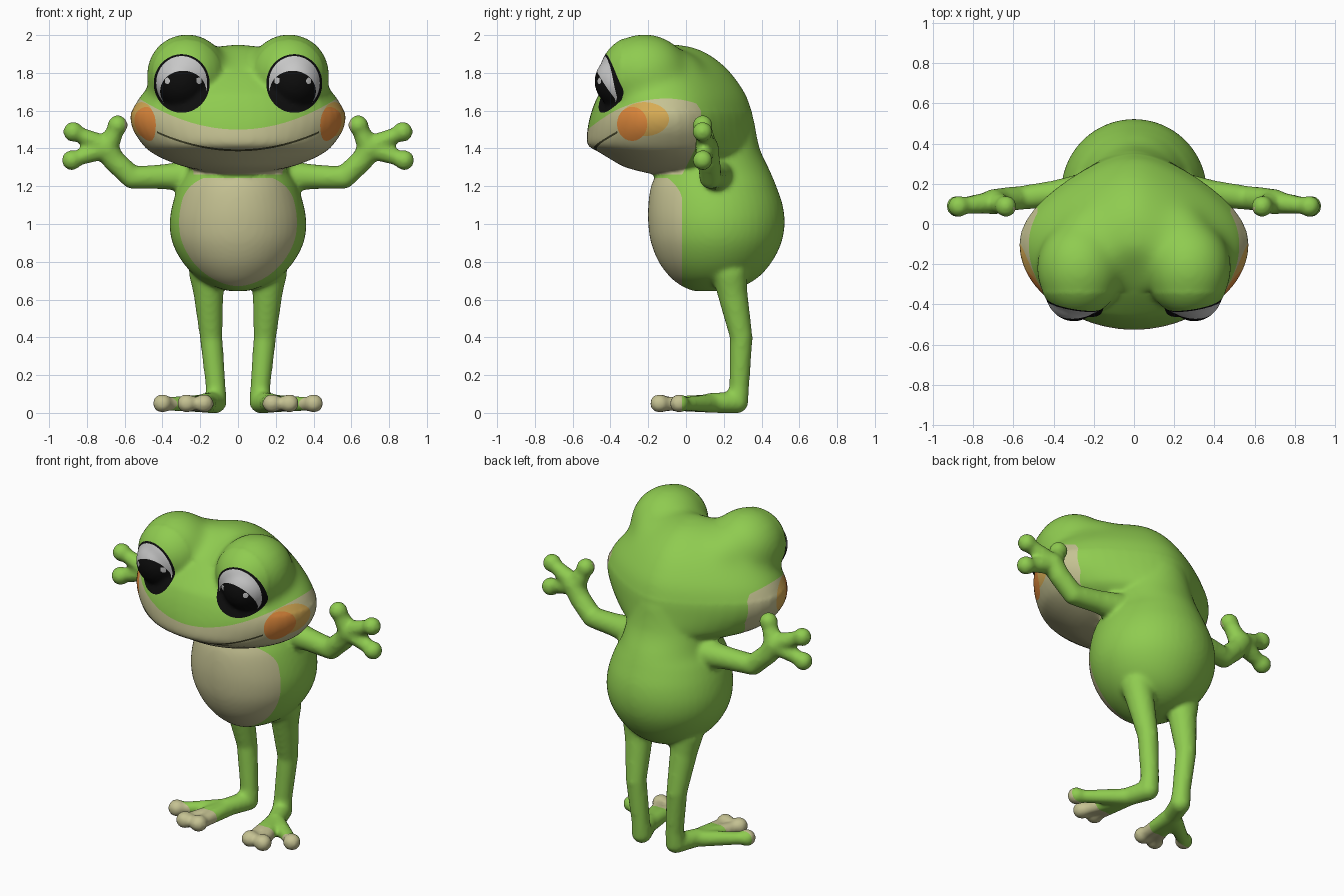
import bpy
import bmesh
from math import cos, sin, pi, hypot
from mathutils import Matrix, Vector

if "Cube" in bpy.data.objects:
    bpy.data.objects.remove(bpy.data.objects["Cube"], do_unlink=True)

COLOURS = {
    "skin_green": (0.275, 0.6, 0.08),
    "belly_cream": (0.56, 0.54, 0.29),
    "cheek_amber": (0.68, 0.41, 0.09),
    "cheek_orange": (0.74, 0.25, 0.045),
    "mouth_line": (0.06, 0.06, 0.025),
    "eye_black": (0.004, 0.004, 0.004),
    "eye_white": (0.57, 0.57, 0.57),
}
NAMES = list(COLOURS)


def make_material(name):
    mat = bpy.data.materials.new(name)
    mat.use_nodes = True
    rgba = (*COLOURS[name], 1)
    mat.diffuse_color = rgba
    mat.node_tree.nodes["Principled BSDF"].inputs["Base Color"].default_value = rgba
    return mat


def spline(rows, steps=5):
    """Smooth curve through rows of equal length."""
    rows = [Vector(r) for r in rows]
    out = []
    for i in range(len(rows) - 1):
        p0, p1, p2 = rows[max(i - 1, 0)], rows[i], rows[i + 1]
        p3 = rows[min(i + 2, len(rows) - 1)]
        for k in range(steps):
            t = k / steps
            out.append(p1 + (p2 - p0) * (t / 2)
                       + (p0 * 2 - p1 * 5 + p2 * 4 - p3) * (t * t / 2)
                       + (p1 * 3 - p0 - p2 * 3 + p3) * (t ** 3 / 2))
    return out + [rows[-1]]


def loft(bm, rings, middle=None, taper=0, sides=48):
    """Stack of egg-shaped rings: height, half width, front, back."""
    loops = []
    for z, rx, front, back in spline(rings):
        mid = (front + back) / 2 if middle is None else middle
        loop = []
        for i in range(sides):
            a = 2 * pi * i / sides
            depth = back - mid if sin(a) > 0 else mid - front
            narrow = 1 - taper * max(0, sin(a)) ** 2
            loop.append(bm.verts.new((rx * cos(a) * narrow, mid + depth * sin(a), z)))
        loops.append(loop)
    for low, high in zip(loops, loops[1:]):
        for i in range(sides):
            j = (i + 1) % sides
            bm.faces.new((low[i], low[j], high[j], high[i]))
    bm.faces.new(loops[0][::-1])
    bm.faces.new(loops[-1])


def ball(bm, centre, radii):
    bmesh.ops.create_uvsphere(
        bm, u_segments=32, v_segments=20, radius=1,
        matrix=Matrix.Translation(centre) @ Matrix.Diagonal((*radii, 1)))


def limb(bm, side, points):
    """Tapered tube through points given as x, y, z, radius."""
    pts = [(Vector((side * x, y, z)), r) for x, y, z, r in points]
    for p, r in pts:
        ball(bm, p, (r, r, r))
    for (a, ra), (b, rb) in zip(pts, pts[1:]):
        turn = (b - a).to_track_quat('Z', 'Y').to_matrix().to_4x4()
        bmesh.ops.create_cone(
            bm, cap_ends=True, segments=24, radius1=ra, radius2=rb,
            depth=(b - a).length, matrix=Matrix.Translation((a + b) / 2) @ turn)


bm = bmesh.new()

# Torso and neck
loft(bm, [(0.645, 0.05, 0.04, 0.2), (0.67, 0.13, -0.02, 0.3),
          (0.72, 0.22, -0.085, 0.385), (0.8, 0.295, -0.145, 0.455),
          (0.9, 0.347, -0.185, 0.505), (1.0, 0.362, -0.2, 0.522),
          (1.1, 0.348, -0.2, 0.512), (1.2, 0.315, -0.185, 0.478),
          (1.28, 0.275, -0.15, 0.445), (1.4, 0.25, -0.1, 0.39),
          (1.55, 0.22, -0.1, 0.36)])

# Head
loft(bm, [(1.268, 0.1, -0.2, 0.05), (1.3, 0.27, -0.32, 0.28),
          (1.34, 0.385, -0.395, 0.35), (1.38, 0.46, -0.46, 0.375),
          (1.42, 0.505, -0.522, 0.375), (1.5, 0.557, -0.522, 0.362),
          (1.58, 0.57, -0.505, 0.352), (1.65, 0.54, -0.48, 0.335),
          (1.7, 0.5, -0.45, 0.312), (1.8, 0.4, -0.35, 0.242),
          (1.88, 0.28, -0.24, 0.155), (1.93, 0.16, -0.16, 0.065),
          (1.95, 0.05, -0.12, -0.02)], middle=-0.1, taper=0.4)

for s in (1, -1):
    # Brow bump, its slope into the back of the head, and eyeball
    ball(bm, (s * 0.27, -0.22, 1.792), (0.217, 0.24, 0.217))
    ball(bm, (s * 0.2, -0.1, 1.76), (0.2, 0.22, 0.175))
    ball(bm, (s * 0.3, -0.325, 1.755), (0.145, 0.16, 0.15))

    # Arm, palm and three fingers
    limb(bm, s, [(0.24, 0.17, 1.255, 0.085), (0.4, 0.15, 1.25, 0.066),
                 (0.56, 0.13, 1.245, 0.06), (0.66, 0.12, 1.34, 0.06),
                 (0.7, 0.11, 1.405, 0.064)])
    palm = (0.69, 0.11, 1.405, 0.058)
    for x, z, r in ((0.637, 1.523, 0.042), (0.872, 1.488, 0.038), (0.88, 1.338, 0.038)):
        limb(bm, s, [palm, (x, 0.088, z, r)])
        ball(bm, (s * x, 0.088, z), (0.054, 0.054, 0.054))

    # Leg, foot and three toes
    limb(bm, s, [(0.165, 0.23, 0.74, 0.095), (0.157, 0.245, 0.64, 0.08),
                 (0.142, 0.293, 0.4, 0.06), (0.118, 0.282, 0.14, 0.053),
                 (0.118, 0.272, 0.056, 0.058), (0.17, 0.13, 0.053, 0.053)])
    for x, y in ((0.18, -0.135), (0.272, -0.14), (0.4, -0.035)):
        limb(bm, s, [(0.16, 0.15, 0.05, 0.05), (x, y, 0.048, 0.036)])
        ball(bm, (s * x, y, 0.05), (0.052, 0.052, 0.05))

# Fuse the parts into one soft skin
mesh = bpy.data.meshes.new("frog_parts")
bm.to_mesh(mesh)
bm.free()
frog = bpy.data.objects.new("frog", mesh)
bpy.context.scene.collection.objects.link(frog)
remesh = frog.modifiers.new("fuse", 'REMESH')
remesh.mode = 'VOXEL'
remesh.voxel_size = 0.013
soften = frog.modifiers.new("soften", 'SMOOTH')
soften.factor = 0.5
soften.iterations = 9
fused = bpy.data.meshes.new_from_object(
    frog.evaluated_get(bpy.context.evaluated_depsgraph_get()))
frog.modifiers.clear()
frog.data = fused
bpy.data.meshes.remove(mesh)
fused.name = "frog_skin"


# Colour regions: negative inside
def belly(x, y, z):
    return max(y + 0.02 + 5 * max(0, z - 1.12) ** 2, z - 1.243)


def muzzle(x, y, z):
    top = min(1.5 + 0.6 * x * x, 1.695 - 8 * max(0, y + 0.03) ** 2)
    return max(z - top, y - 0.08, abs(x) - 0.6, 1.262 - z + 2 * max(0, y + 0.02))


def cheek(cy, cz, ry, rz):
    return lambda x, y, z: max(hypot((y - cy) / ry, (z - cz) / rz) - 1, 0.3 - abs(x))


def lip(sign):
    return lambda x, y, z: max(sign * (z - 1.39 - 0.52 * x * x) - 0.005,
                               abs(x) - 0.43, y + 0.2)


def eye(cx, cz, rx, rz):
    return lambda x, y, z: max(hypot((abs(x) - cx) / rx, (z - cz) / rz) - 1, y + 0.2)


REGIONS = [
    ("belly_cream", [belly]),
    ("belly_cream", [muzzle]),
    ("cheek_amber", [cheek(-0.22, 1.555, 0.13, 0.09)]),
    ("cheek_orange", [cheek(-0.285, 1.53, 0.08, 0.09)]),
    ("mouth_line", [lip(1), lip(-1)]),
    ("eye_black", [eye(0.298, 1.744, 0.148, 0.155)]),
    ("eye_white", [eye(0.298, 1.746, 0.135, 0.143)]),
    ("eye_black", [eye(0.29, 1.703, 0.122, 0.108)]),
    ("eye_white", [eye(0.206, 1.757, 0.014, 0.018)]),
    ("eye_white", [eye(0.374, 1.757, 0.014, 0.018)]),
]


def cut(bm, rule):
    """Cut clean edges into the skin where the rule crosses zero."""
    value = {v: rule(*v.co) for v in bm.verts}
    fresh = []
    for e in list(bm.edges):
        a, b = e.verts
        fa, fb = value[a], value[b]
        if fa * fb < 0:
            t = min(max(fa / (fa - fb), 0.01), 0.99)
            fresh.append(bmesh.utils.edge_split(e, a, t)[1])
    if fresh:
        bmesh.ops.connect_verts(bm, verts=fresh)


for name in NAMES:
    fused.materials.append(make_material(name))
bm = bmesh.new()
bm.from_mesh(fused)

# Melt the brow bumps into the crown, leaving the lids crisp
crown = [v for v in bm.verts if v.co.z > 1.6 and v.co.y > -0.34]
for _ in range(45):
    bmesh.ops.smooth_vert(bm, verts=crown, factor=0.5,
                          use_axis_x=True, use_axis_y=True, use_axis_z=True)

for name, rules in REGIONS:
    for rule in rules:
        cut(bm, rule)
for face in bm.faces:
    face.smooth = True
    face.material_index = 0
    centre = face.calc_center_median()
    for name, rules in REGIONS:
        if all(rule(*centre) < 0 for rule in rules):
            face.material_index = NAMES.index(name)
bm.to_mesh(fused)
bm.free()
